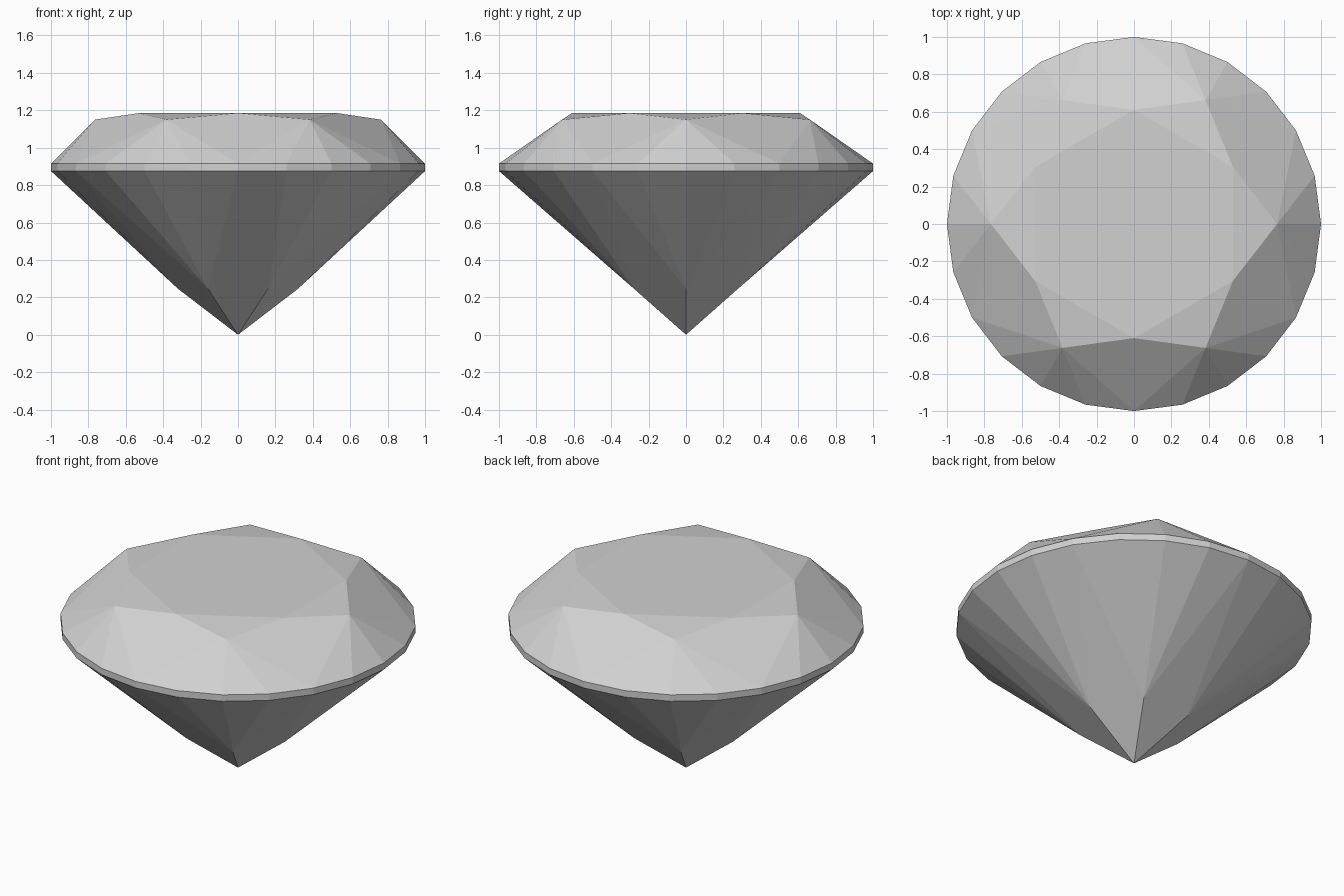
import bpy
import bmesh
from math import cos, sin, radians

cube = bpy.data.objects.get("Cube")
if cube:
    bpy.data.objects.remove(cube)

FOLD = 6           # symmetry of the cut
SIDES = 24         # girdle corners
STEP = SIDES // FOLD
GIRDLE_LOW, GIRDLE_HIGH = 0.875, 0.915

stone = bpy.data.materials.new("pale grey stone")
stone.use_nodes = True
grey = (0.64, 0.64, 0.64, 1)
stone.diffuse_color = grey
stone.node_tree.nodes["Principled BSDF"].inputs["Base Color"].default_value = grey


def ring(bm, count, radius, z, turn=0):
    angles = [radians(turn + 360 * i / count) for i in range(count)]
    return [bm.verts.new((radius * cos(a), radius * sin(a), z)) for a in angles]


def finish(bm, name):
    mesh = bpy.data.meshes.new(name)
    bm.to_mesh(mesh)
    bm.free()
    mesh.materials.append(stone)
    obj = bpy.data.objects.new(name, mesh)
    bpy.context.collection.objects.link(obj)


def girdle_facets(bm, edge, points, tips, flip):
    """Fan of girdle triangles below each point, and a kite between points."""
    def face(verts):
        bm.faces.new(verts[::-1] if flip else verts)

    for i, point in enumerate(points):
        middle = i * STEP
        for k in range(middle - STEP // 2, middle + STEP // 2):
            face([point, edge[k % SIDES], edge[(k + 1) % SIDES]])
        face([tips[i], point, edge[middle + STEP // 2], points[(i + 1) % FOLD]])


# Crown: flat table, star facets, kites and upper girdle facets
bm = bmesh.new()
edge = ring(bm, SIDES, 1, GIRDLE_HIGH)
points = ring(bm, FOLD, 0.765, 1.15)
table = ring(bm, FOLD, 0.61, 1.185, 180 / FOLD)
girdle_facets(bm, edge, points, table, False)
for i in range(FOLD):
    bm.faces.new((points[i], table[i], table[i - 1]))
bm.faces.new(table)
finish(bm, "crown")

# Girdle: thin upright band
bm = bmesh.new()
low = ring(bm, SIDES, 1, GIRDLE_LOW)
high = ring(bm, SIDES, 1, GIRDLE_HIGH)
for i in range(SIDES):
    j = (i + 1) % SIDES
    bm.faces.new((low[i], low[j], high[j], high[i]))
finish(bm, "girdle")

# Pavilion: lower girdle facets and kites meeting at the culet
bm = bmesh.new()
edge = ring(bm, SIDES, 1, GIRDLE_LOW)
points = ring(bm, FOLD, 0.32, 0.245)
culet = bm.verts.new((0, 0, 0))
girdle_facets(bm, edge, points, [culet] * FOLD, True)
finish(bm, "pavilion")
